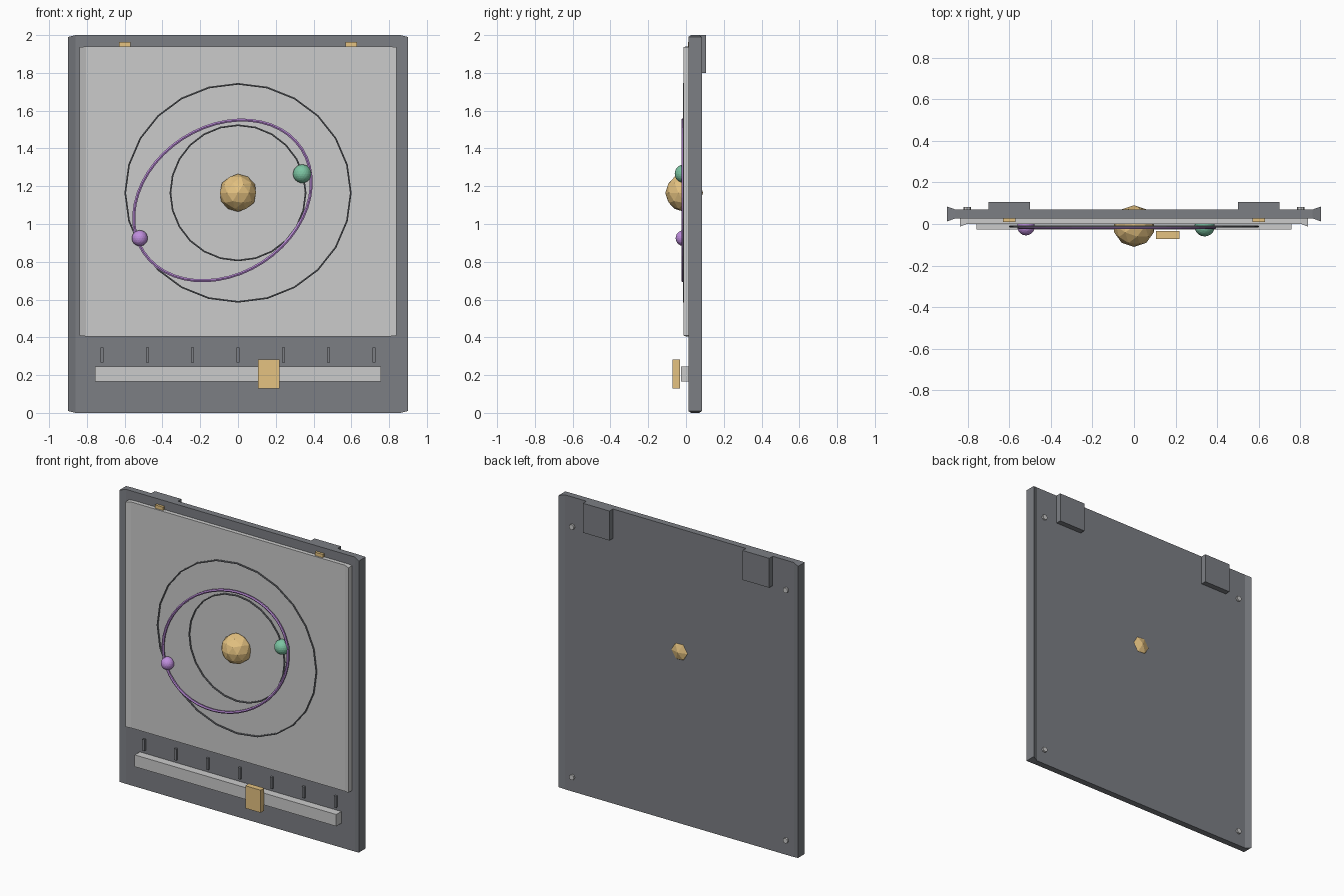
import bpy, bmesh, math

if "Cube" in bpy.data.objects:
    bpy.data.objects.remove(bpy.data.objects["Cube"])


def material(name, rgb):
    m = bpy.data.materials.new(name)
    m.diffuse_color = (*rgb, 1)
    m.use_nodes = True
    m.node_tree.nodes["Principled BSDF"].inputs["Base Color"].default_value = m.diffuse_color
    return m


GOLD = material("gold", (0.78, 0.54, 0.22))
PURPLE = material("purple", (0.52, 0.27, 0.72))
GREEN = material("green", (0.20, 0.55, 0.36))
DARK = material("dark_grey", (0.20, 0.21, 0.23))
LIGHT = material("light_grey", (0.55, 0.55, 0.55))


def add(name, data, mat):
    ob = bpy.data.objects.new(name, data)
    bpy.context.collection.objects.link(ob)
    data.materials.append(mat)
    return ob


def from_bmesh(name, bm, mat):
    bmesh.ops.recalc_face_normals(bm, faces=bm.faces)
    me = bpy.data.meshes.new(name)
    bm.to_mesh(me)
    bm.free()
    return add(name, me, mat)


def box(name, x, y, z, mat):
    """Box from (min, max) pairs."""
    bm = bmesh.new()
    bmesh.ops.create_cube(bm, size=1)
    for v in bm.verts:
        v.co = [r[0] if c < 0 else r[1] for c, r in zip(v.co, (x, y, z))]
    return from_bmesh(name, bm, mat)


def flared_slab(name, inner, outer, y, flare_y, z, mat, cut=0.01):
    """Flat slab whose left and right edges flare out in depth."""
    section = [(-outer, flare_y[0]), (-inner, y[0]), (inner, y[0]), (outer, flare_y[0]),
               (outer, flare_y[1]), (inner, y[1]), (-inner, y[1]), (-outer, flare_y[1])]
    bm = bmesh.new()
    loops = []
    for zz, s in ((z[0], 1), (z[1], -1)):
        loops.append([bm.verts.new((px, py, zz + (s * cut if abs(px) == outer else 0)))
                      for px, py in section])
    lo, hi = loops
    for i in range(8):
        j = (i + 1) % 8
        bm.faces.new((lo[i], lo[j], hi[j], hi[i]))
    for lp in loops:
        for q in ((0, 1, 6, 7), (1, 2, 5, 6), (2, 3, 4, 5)):
            bm.faces.new([lp[k] for k in q])
    return from_bmesh(name, bm, mat)


def ball(name, loc, r, sub, mat):
    bm = bmesh.new()
    bmesh.ops.create_icosphere(bm, subdivisions=sub, radius=r)
    ob = from_bmesh(name, bm, mat)
    ob.location = loc
    return ob


def orbit(name, centre, a, b, tilt, tube, n, mat):
    """Closed tube along an ellipse in the upright plane."""
    cu = bpy.data.curves.new(name, 'CURVE')
    cu.dimensions = '3D'
    cu.bevel_depth = tube
    cu.bevel_resolution = 1
    sp = cu.splines.new('POLY')
    sp.points.add(n - 1)
    sp.use_cyclic_u = True
    sp.use_smooth = False
    c, s = math.cos(tilt), math.sin(tilt)
    for i, p in enumerate(sp.points):
        t = 2 * math.pi * i / n
        u, v = a * math.cos(t), b * math.sin(t)
        p.co = (centre[0] + u * c - v * s, centre[1], centre[2] + u * s + v * c, 1)
    return add(name, cu, mat)


# Backboard and display panel
flared_slab("backboard", 0.86, 0.9, (0.027, 0.07), (0.012, 0.084), (0, 2), DARK)
flared_slab("display_panel", 0.805, 0.838, (0.0, 0.03), (-0.013, 0.03), (0.405, 1.94), LIGHT, 0.004)

# Orbits, star and planets
CZ = 1.165
orbit("outer_orbit", (0, -0.012, CZ), 0.597, 0.577, 0, 0.005, 24, DARK)
orbit("inner_orbit", (0, -0.012, CZ), 0.358, 0.358, 0, 0.005, 24, DARK)
orbit("tilted_orbit", (-0.082, -0.016, 1.125), 0.5, 0.39, math.radians(33), 0.009, 48, PURPLE)
ball("star", (0, -0.01, CZ), 0.1, 2, GOLD)
ball("green_planet", (0.34, -0.011, 1.266), 0.049, 3, GREEN)
ball("purple_planet", (-0.52, -0.013, 0.925), 0.042, 3, PURPLE)

# Slider track, knob and tick marks
box("slider_track", (-0.757, 0.757), (-0.027, 0.03), (0.165, 0.245), LIGHT)
box("slider_knob", (0.105, 0.22), (-0.071, -0.033), (0.13, 0.283), GOLD)
for i in range(7):
    x = (i - 3) * 0.24
    box("tick_mark", (x - 0.008, x + 0.008), (0.012, 0.03), (0.267, 0.345), DARK)

# Top clips, wall hangers and rear screws
for s in (-1, 1):
    x = 0.6 * s
    box("clip", (x - 0.03, x + 0.03), (0.01, 0.03), (1.935, 1.963), GOLD)
    box("wall_hanger", (x - 0.1, x + 0.1), (0.065, 0.107), (1.8, 2.0), DARK)
    for z in (0.1, 1.8):
        bm = bmesh.new()
        bmesh.ops.create_cone(bm, cap_ends=True, segments=8, radius1=0.018, radius2=0.018, depth=0.02)
        ob = from_bmesh("rear_screw", bm, LIGHT)
        ob.rotation_euler.x = math.pi / 2
        ob.location = (0.803 * s, 0.073, z)
